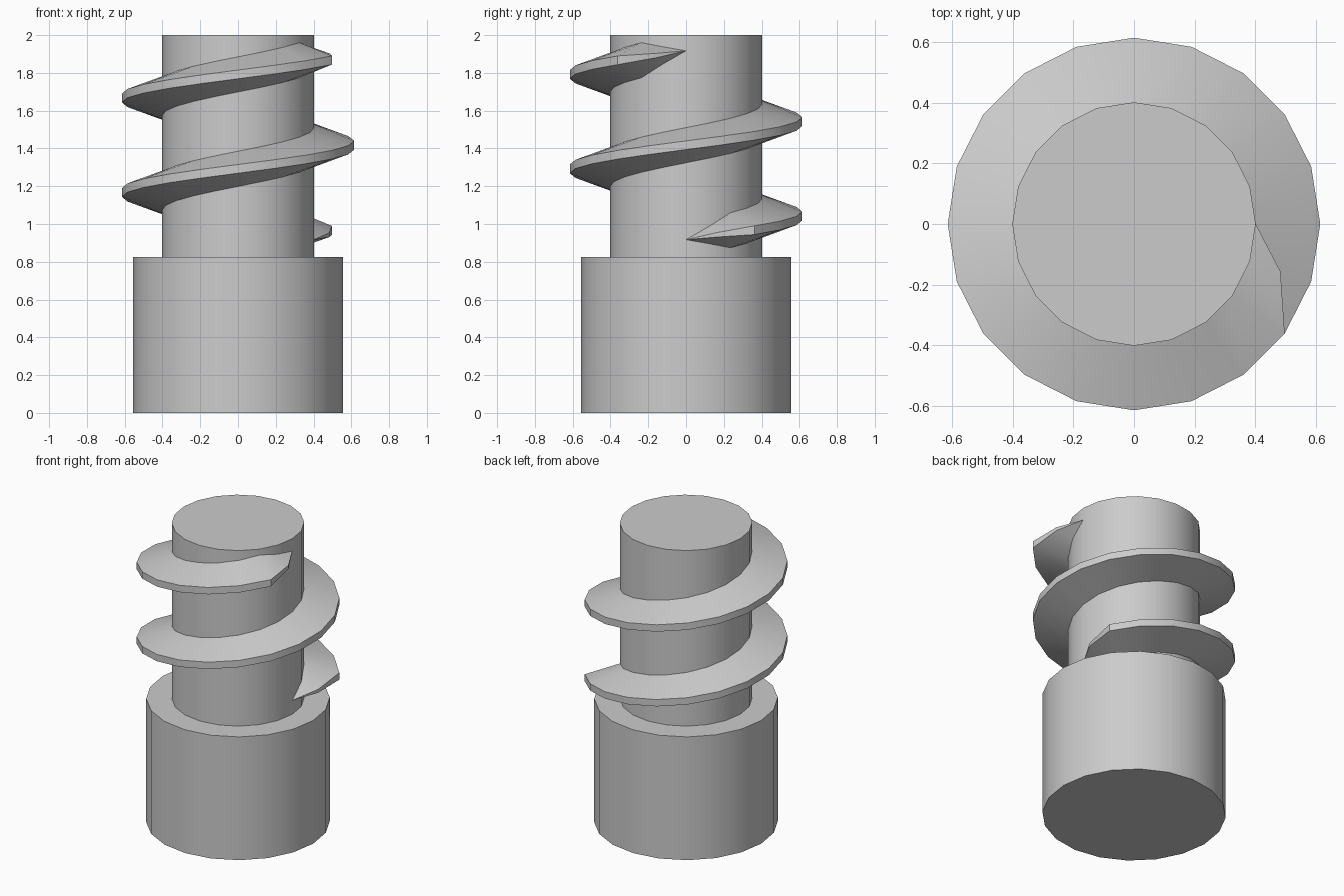
import bpy, bmesh
from math import cos, sin, tau, radians

cube = bpy.data.objects.get("Cube")
if cube:
    bpy.data.objects.remove(cube, do_unlink=True)

SIDES = 20
SHAFT_R, HEAD_R, THREAD_R = 0.402, 0.557, 0.615
HEAD_TOP, TOP = 0.825, 2.0
PITCH, TURNS, THREAD_START = 0.5, 2, 0.917
ROOT_HALF, CREST_HALF = 0.093, 0.023

grey = bpy.data.materials.new("plain_grey")
grey.use_nodes = True
grey.diffuse_color = (0.6, 0.6, 0.6, 1)
grey.node_tree.nodes["Principled BSDF"].inputs["Base Color"].default_value = (0.6, 0.6, 0.6, 1)


def finish(name, bm):
    """Turn a bmesh into a named, shaded object."""
    bmesh.ops.recalc_face_normals(bm, faces=bm.faces)
    mesh = bpy.data.meshes.new(name)
    bm.to_mesh(mesh)
    bm.free()
    mesh.materials.append(grey)
    obj = bpy.data.objects.new(name, mesh)
    bpy.context.collection.objects.link(obj)
    bpy.ops.object.select_all(action="DESELECT")
    obj.select_set(True)
    bpy.context.view_layer.objects.active = obj
    bpy.ops.object.shade_smooth_by_angle(angle=radians(30))
    return obj


def ring_point(radius, step, z):
    a = tau * step / SIDES
    return (radius * cos(a), radius * sin(a), z)


def cylinder(name, radius, z0, z1):
    bm = bmesh.new()
    base = bm.faces.new([bm.verts.new(ring_point(radius, i, z0)) for i in range(SIDES)])
    new = bmesh.ops.extrude_face_region(bm, geom=[base], use_keep_orig=True)["geom"]
    verts = [v for v in new if isinstance(v, bmesh.types.BMVert)]
    bmesh.ops.translate(bm, verts=verts, vec=(0, 0, z1 - z0))
    return finish(name, bm)


# Wide head at the base and the narrower shaft above it
cylinder("head", HEAD_R, 0, HEAD_TOP)
cylinder("shaft", SHAFT_R, HEAD_TOP, TOP)

# Helical thread: a trapezoid swept round the shaft, tapering to a point at both ends
bm = bmesh.new()
steps = SIDES * TURNS
sections = []
for i in range(steps + 1):
    size = min(1, i / 2, (steps - i) / 2)
    z = THREAD_START + PITCH * i / SIDES
    crest = SHAFT_R + (THREAD_R - SHAFT_R) * size
    profile = [(SHAFT_R, -ROOT_HALF), (crest, -CREST_HALF),
               (crest, CREST_HALF), (SHAFT_R, ROOT_HALF)]
    sections.append([bm.verts.new(ring_point(r, i, z + h * size)) for r, h in profile])
for a, b in zip(sections, sections[1:]):
    for j in range(3):
        bm.faces.new((a[j], b[j], b[j + 1], a[j + 1]))
bmesh.ops.remove_doubles(bm, verts=bm.verts, dist=0.0001)
finish("thread", bm)
